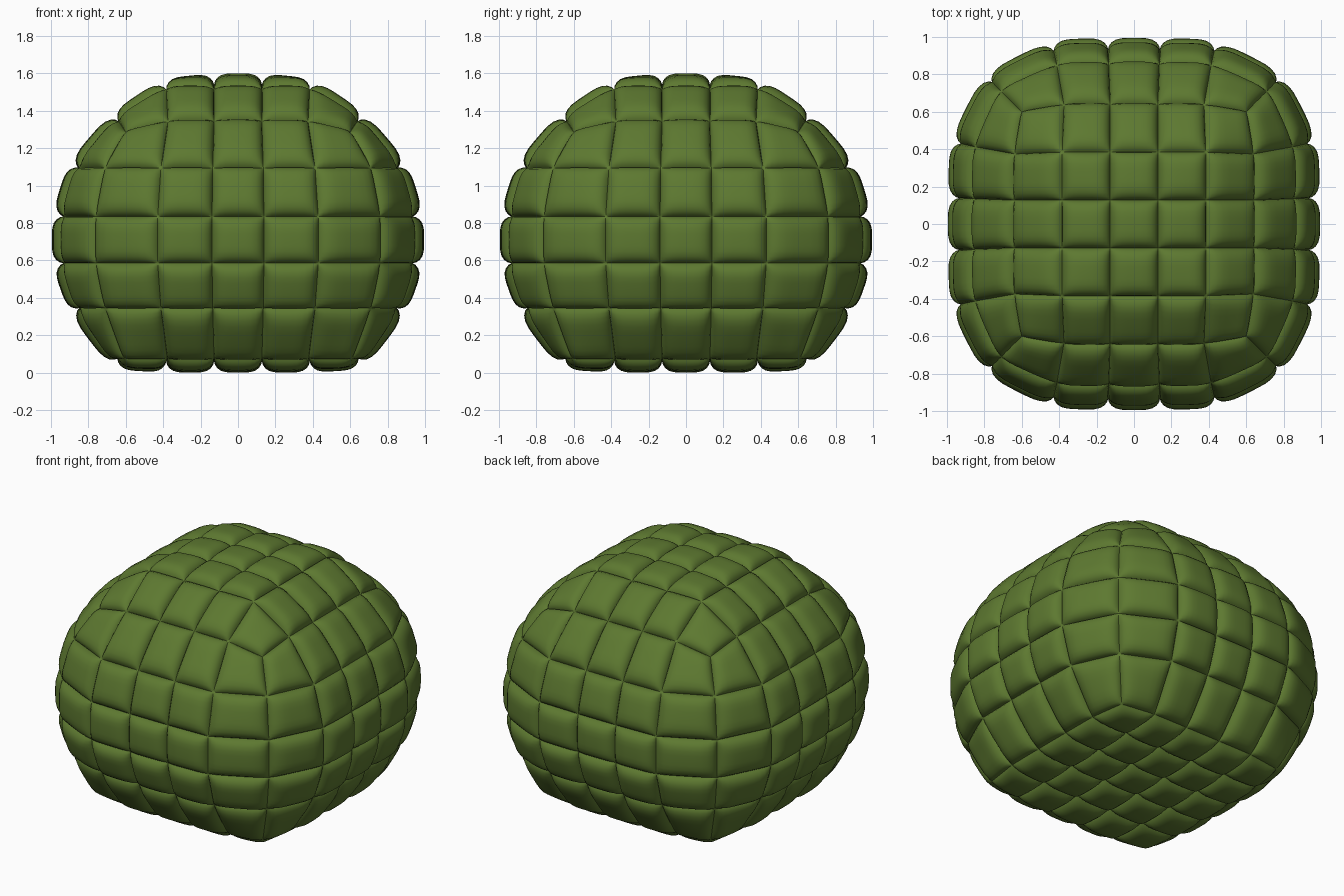
import bpy, bmesh, math
from mathutils import Vector

if "Cube" in bpy.data.objects:
    bpy.data.objects.remove(bpy.data.objects["Cube"])

U = [-1, -.6, -.2, .2, .6, 1]          # seam lines of the 5 x 5 cells on each face
# side seam rings: height, face-centre distance, corner distance
RINGS = [(.07, .645, .61), (.34, .85, .71), (.58, .935, .76),
         (.83, .935, .76), (1.09, .855, .71), (1.34, .64, .60)]
N = 12                                  # quads across a cell


def ring_point(u, level):
    z, r, c = RINGS[level]
    k = .44 + .33 * c
    if level == 5:
        z -= .06 * u ** 6               # upper corners sag a little
    return u * (k + (c - k) * u * u), r + (c - r) * u ** 6, z


def side_node(i, j, turn):
    x, d, z = ring_point(U[i], j)
    for _ in range(turn):
        x, d = -d, x
    return Vector((x, d, z))


def cap_node(i, j, top):
    u, v = U[i], U[j]
    level = 5 if top else 0
    if abs(v) == 1:
        x, d, z = ring_point(u, level)
        return Vector((x, math.copysign(d, v), z))
    if abs(u) == 1:
        y, d, z = ring_point(v, level)
        return Vector((math.copysign(d, u), y, z))
    inner = max(abs(u), abs(v)) < .5
    z = (1.535 if inner else 1.51) if top else .055
    return Vector((.64 * u, .64 * v, z))


def add_pillow(bm, a, b, c, d, height):
    # one puffy cell between four seam nodes
    normal = (c - a).cross(d - b).normalized()
    if normal.dot((a + b + c + d) / 4 - Vector((0, 0, .75))) < 0:
        normal = -normal
    grid = []
    for p in range(N + 1):
        s = math.sin(math.pi / 2 * (2 * p / N - 1))
        row = []
        for q in range(N + 1):
            t = math.sin(math.pi / 2 * (2 * q / N - 1))
            puff = max(0, (1 - s ** 4) * (1 - t ** 4)) ** .6
            f, g = (s + 1) / 2, (t + 1) / 2
            pos = a.lerp(b, f).lerp(d.lerp(c, f), g) + normal * height * puff
            row.append(bm.verts.new(pos))
        grid.append(row)
    for p in range(N):
        for q in range(N):
            bm.faces.new((grid[p][q], grid[p + 1][q], grid[p + 1][q + 1], grid[p][q + 1]))


def add_face(bm, node, arg):
    for i in range(5):
        for j in range(5):
            corner = i in (0, 4) and j in (0, 4)
            quad = [node(i + di, j + dj, arg) for di, dj in ((0, 0), (1, 0), (1, 1), (0, 1))]
            add_pillow(bm, *quad, .05 if corner else .06)


# bush body: four sides, top and bottom
bm = bmesh.new()
for turn in range(4):
    add_face(bm, side_node, turn)
for top in (True, False):
    add_face(bm, cap_node, top)
bmesh.ops.remove_doubles(bm, verts=bm.verts, dist=.0005)
bmesh.ops.recalc_face_normals(bm, faces=bm.faces)
low = min(v.co.z for v in bm.verts)
bmesh.ops.translate(bm, verts=bm.verts, vec=(0, 0, -low))
mesh = bpy.data.meshes.new("bush")
bm.to_mesh(mesh)
bm.free()
bush = bpy.data.objects.new("bush", mesh)
bpy.context.collection.objects.link(bush)

# leaf green
green = bpy.data.materials.new("leaf_green")
green.diffuse_color = (.11, .19, .03, 1)
green.use_nodes = True
green.node_tree.nodes["Principled BSDF"].inputs["Base Color"].default_value = green.diffuse_color
mesh.materials.append(green)

bpy.context.view_layer.objects.active = bush
bush.select_set(True)
bpy.ops.object.shade_smooth_by_angle(angle=math.radians(40))
